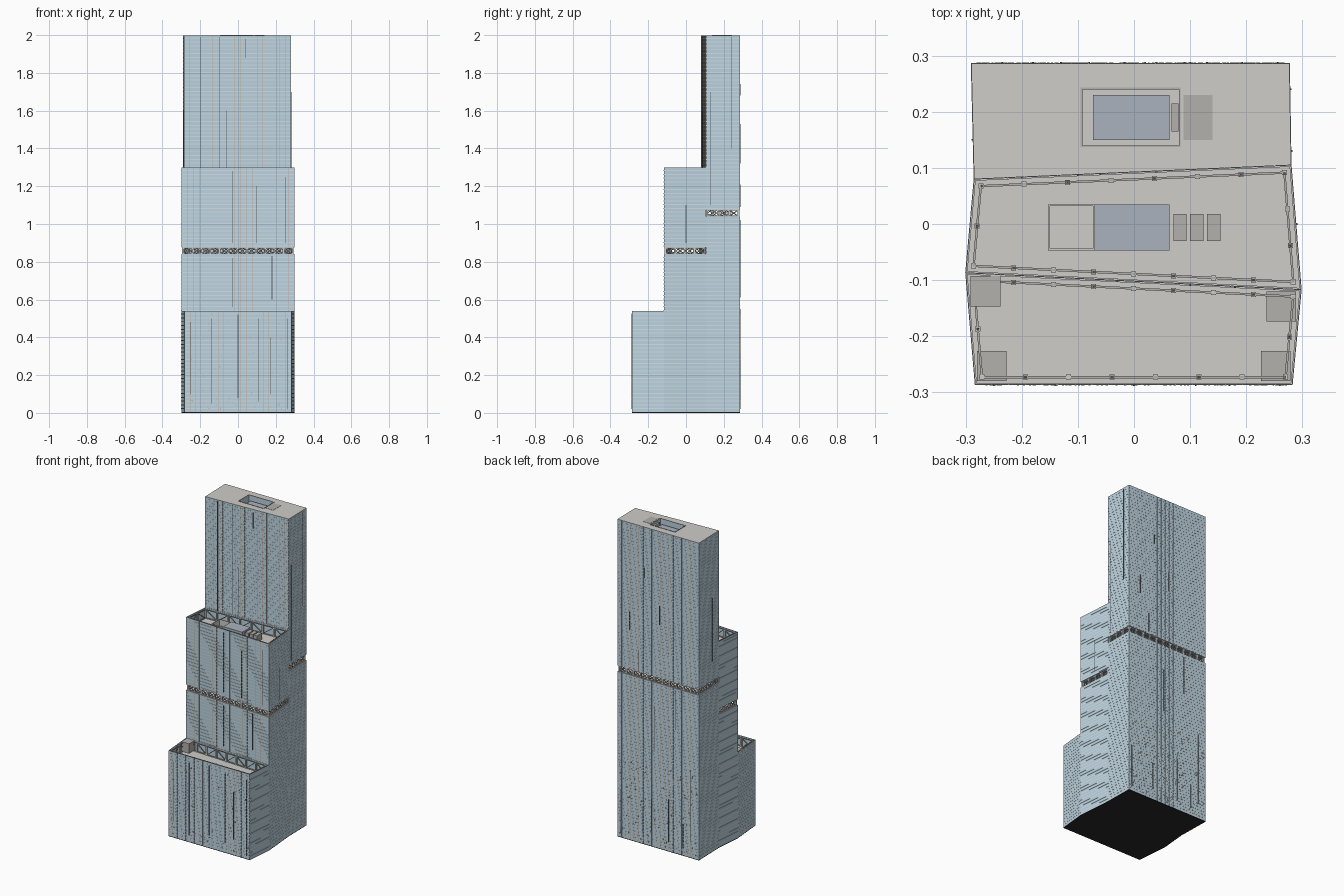
import bpy, bmesh, math, random
from mathutils import Vector, Matrix

if "Cube" in bpy.data.objects:
    bpy.data.objects.remove(bpy.data.objects["Cube"])

random.seed(4)


def mat(name, r, g, b):
    m = bpy.data.materials.new(name)
    m.diffuse_color = (r, g, b, 1)
    m.use_nodes = True
    m.node_tree.nodes["Principled BSDF"].inputs["Base Color"].default_value = m.diffuse_color
    return m


GLASS = mat("glass", .50, .65, .74)
BAND = mat("floor_band", .62, .74, .80)
ROOF = mat("roof", .62, .61, .58)
STEEL = mat("steel", .45, .44, .42)
TAN = mat("bronze", .55, .45, .36)
DARK = mat("dark", .10, .12, .14)
CORE = mat("core", .40, .45, .52)
BASE = mat("base", .02, .02, .02)


def finish(name, bm, *mats):
    bmesh.ops.recalc_face_normals(bm, faces=bm.faces)
    if len(mats) > 1:                       # second material on upward faces
        for f in bm.faces:
            f.material_index = int(f.normal.z > .5)
    me = bpy.data.meshes.new(name)
    bm.to_mesh(me)
    bm.free()
    for m in mats:
        me.materials.append(m)
    ob = bpy.data.objects.new(name, me)
    bpy.context.collection.objects.link(ob)
    return ob


def offset(poly, d):
    out = []
    for i in range(len(poly)):
        p, v, n = (Vector(poly[(i + k) % len(poly)]) for k in (-1, 0, 1))
        a, b = (v - p).normalized(), (n - v).normalized()
        n1, n2 = Vector((a.y, -a.x)), Vector((b.y, -b.x))
        out.append(tuple(v + (n1 + n2) * d / (1 + n1.dot(n2))))
    return out


def rect(x0, x1, y0, y1):
    return [(x0, y0), (x1, y0), (x1, y1), (x0, y1)]


def prism(bm, poly, z0, z1):
    lo = [bm.verts.new((x, y, z0)) for x, y in poly]
    hi = [bm.verts.new((x, y, z1)) for x, y in poly]
    bm.faces.new(lo[::-1])
    bm.faces.new(hi)
    for i in range(len(poly)):
        j = (i + 1) % len(poly)
        bm.faces.new((lo[i], lo[j], hi[j], hi[i]))


def ring(bm, outer, inner, z0, z1):
    c = [[bm.verts.new((x, y, z)) for x, y in p]
         for p, z in ((outer, z0), (outer, z1), (inner, z1), (inner, z0))]
    for k in range(4):
        a, b = c[k], c[(k + 1) % 4]
        for i in range(len(outer)):
            j = (i + 1) % len(outer)
            bm.faces.new((a[i], a[j], b[j], b[i]))


def beam(bm, p, q, w, d=None):
    p, q = Vector(p), Vector(q)
    v = q - p
    m = Matrix.Translation((p + q) / 2) @ v.to_track_quat('Z', 'Y').to_matrix().to_4x4()
    bmesh.ops.create_cube(bm, size=1, matrix=m @ Matrix.Diagonal((w, d or w, v.length, 1)))


def truss(name, poly, z0, z1, cell, cross):
    bm, posts = bmesh.new(), bmesh.new()
    for i in range(4):
        a, b = Vector(poly[i]), Vector(poly[(i + 1) % 4])
        n = max(2, round((b - a).length / cell))
        for z in (z0 + .002, z1 - .002):
            beam(bm, (*a, z), (*b, z), .004)
        for k in range(n):
            p, q = a.lerp(b, k / n), a.lerp(b, (k + 1) / n)
            beam(posts, (*p, z0), (*p, z1), .009)
            if cross or k % 2 == 0:
                beam(bm, (*p, z0), (*q, z1), .004)
            if cross or k % 2:
                beam(bm, (*p, z1), (*q, z0), .004)
    finish(name + "_braces", bm, STEEL)
    finish(name + "_posts", posts, ROOF)


# Footprints, counter-clockwise from front left
L1, R1, L2, R2 = (-.285, .08), (.28, .105), (-.30, -.087), (.298, -.117)
back = [L1, R1, (.277, .286), (-.29, .286)]
mid = [L2, R2, R1, L1]
front = [(-.283, -.286), (.282, -.286), R2, L2]
hole = rect(-.092, .08, .14, .24)

# Solid volumes, split by the open mechanical floors
for name, poly, spans in (("back_tower", back, [(.004, 1.04), (1.075, 1.94)]),
                          ("middle_tower", mid, [(.004, .84), (.875, 1.24)]),
                          ("front_block", front, [(.004, .48)])):
    bm = bmesh.new()
    for z0, z1 in spans:
        prism(bm, poly, z0, z1)
    if poly is back:
        ring(bm, poly, hole, 1.94, 1.998)
    else:
        ring(bm, poly, offset(poly, -.003), spans[-1][1], spans[-1][1] + .06)
    finish(name, bm, GLASS, ROOF)

# Dark base slab
bm = bmesh.new()
for p in (back, mid, front):
    prism(bm, p, 0, .004)
finish("base_slab", bm, BASE)

# Floor bands around each volume
for name, poly, top, gap in (("back", back, 1.99, 1.04), ("middle", mid, 1.29, .84),
                             ("front", front, .535, 9)):
    bm = bmesh.new()
    o = offset(poly, .0008)
    i = offset(poly, -.002)
    z = .02
    while z < top:
        if not gap - .006 < z < gap + .036:
            ring(bm, o, i, z, z + .005)
        z += .02
    finish(name + "_floor_bands", bm, BAND)

# Trusses in open floors and behind the parapets
truss("back_open_floor", offset(back, -.008), 1.04, 1.075, .05, True)
truss("middle_open_floor", offset(mid, -.008), .84, .875, .05, True)
truss("middle_parapet", offset(mid, -.013), 1.24, 1.296, .075, False)
truss("front_parapet", offset(front, -.013), .48, .536, .075, False)


def on_wall(a, b, x):
    t = (x - a[0]) / (b[0] - a[0])
    return (x, a[1] + (b[1] - a[1]) * t)


# Walls facing front and back: edge, visible height spans
WALLS = [(front[0], front[1], [(.004, .54)]),
         (mid[0], mid[1], [(.54, .84), (.875, 1.3)]),
         (back[0], back[1], [(1.3, 1.998)]),
         (back[3], back[2], [(.004, 1.04), (1.075, 1.998)])]
bm = bmesh.new()
for a, b, spans in WALLS:
    for k in range(1, 19):
        p = on_wall(a, b, a[0] + (b[0] - a[0]) * k / 19)
        for z0, z1 in spans:
            beam(bm, (*p, z0), (*p, z1), .0012, .0024)
finish("mullions", bm, TAN)

# Projecting vertical fins: wall index, x, z range
FINS = [(0, -.25, .1, .48), (0, -.14, .05, .5), (0, 0, .08, .52), (0, .11, .06, .5),
        (0, .17, .1, .4), (0, .26, .02, .5), (1, -.03, .56, .82), (1, -.03, .9, 1.28),
        (1, .1, .9, 1.2), (1, .18, .6, .83), (1, .25, .9, 1.25), (2, -.2, 1.3, 1.99),
        (2, -.1, 1.3, 1.99), (2, -.06, 1.3, 1.6), (2, .04, 1.88, 1.98),
        (3, .09, 1.68, 1.74), (3, -.017, 1.41, 1.53), (3, .193, 1.32, 1.44),
        (3, .13, 1.09, 1.21), (3, -.13, .78, 1.02), (3, .02, .61, .88),
        (3, .256, .04, .3), (3, .1, .07, .24), (3, .04, .1, .3), (3, -.08, .06, .33),
        (3, -.18, .05, .2), (3, -.235, .1, .55)]
bm = bmesh.new()
for w, x, z0, z1 in FINS:
    p = on_wall(*WALLS[w][:2], x)
    beam(bm, (*p, z0), (*p, z1), .003, .006)
for sx, y, z0, z1 in ((1, .24, 1.4, 1.99), (1, .13, 1.1, 1.7), (1, .0, .9, 1.1),
                      (-1, .15, 1.2, 1.6)):
    e = (back[1], back[2]) if y > .1 else (mid[1], mid[2])
    if sx < 0:
        e = (back[0], back[3])
    t = (y - e[0][1]) / (e[1][1] - e[0][1])
    p = Vector(e[0]).lerp(Vector(e[1]), t)
    beam(bm, (*p, z0), (*p, z1), .005, .003)
finish("facade_fins", bm, DARK)

# Small scattered facade panels, denser near the ground
bm = bmesh.new()
for w, count, zmax in ((0, 90, .5), (3, 260, .5)):
    a, b, _ = WALLS[w]
    for _ in range(count):
        p = on_wall(a, b, random.uniform(a[0] + .01, b[0] - .01))
        z = .02 + zmax * random.random() ** 1.4
        beam(bm, (*p, z), (*p, z + .007), .0035, .003)
finish("facade_vents", bm, TAN)

# Rooftop equipment
def block(name, x0, x1, y0, y1, z0, z1, m):
    bm = bmesh.new()
    prism(bm, rect(x0, x1, y0, y1), z0, z1)
    finish(name, bm, m)


bm = bmesh.new()
ring(bm, offset(hole, .003), hole, 1.99, 2.0)
finish("roof_well_curb", bm, STEEL)
block("roof_well_core", -.073, .063, .15, .23, 1.94, 1.97, CORE)
block("roof_well_unit", .067, .079, .165, .215, 1.94, 1.985, STEEL)
block("roof_hatch", .088, .14, .15, .23, 1.99, 1.9993, STEEL)
block("terrace_core", -.07, .063, -.047, .035, 1.24, 1.285, CORE)
bm = bmesh.new()
pen = rect(-.153, -.07, -.047, .035)
ring(bm, pen, offset(pen, -.003), 1.24, 1.28)
finish("terrace_screen", bm, ROOF)
for k in range(3):
    x = .07 + .03 * k
    block("terrace_unit_%d" % k, x, x + .024, -.03, .018, 1.24, 1.28, STEEL)
for k, (x, y, z) in enumerate(((-.291, -.147, .54), (.236, -.174, .50),
                               (-.28, -.28, .50), (.226, -.28, .50))):
    block("corner_plant_%d" % k, x, x + .053, y, y + .054, .48, z, STEEL)
